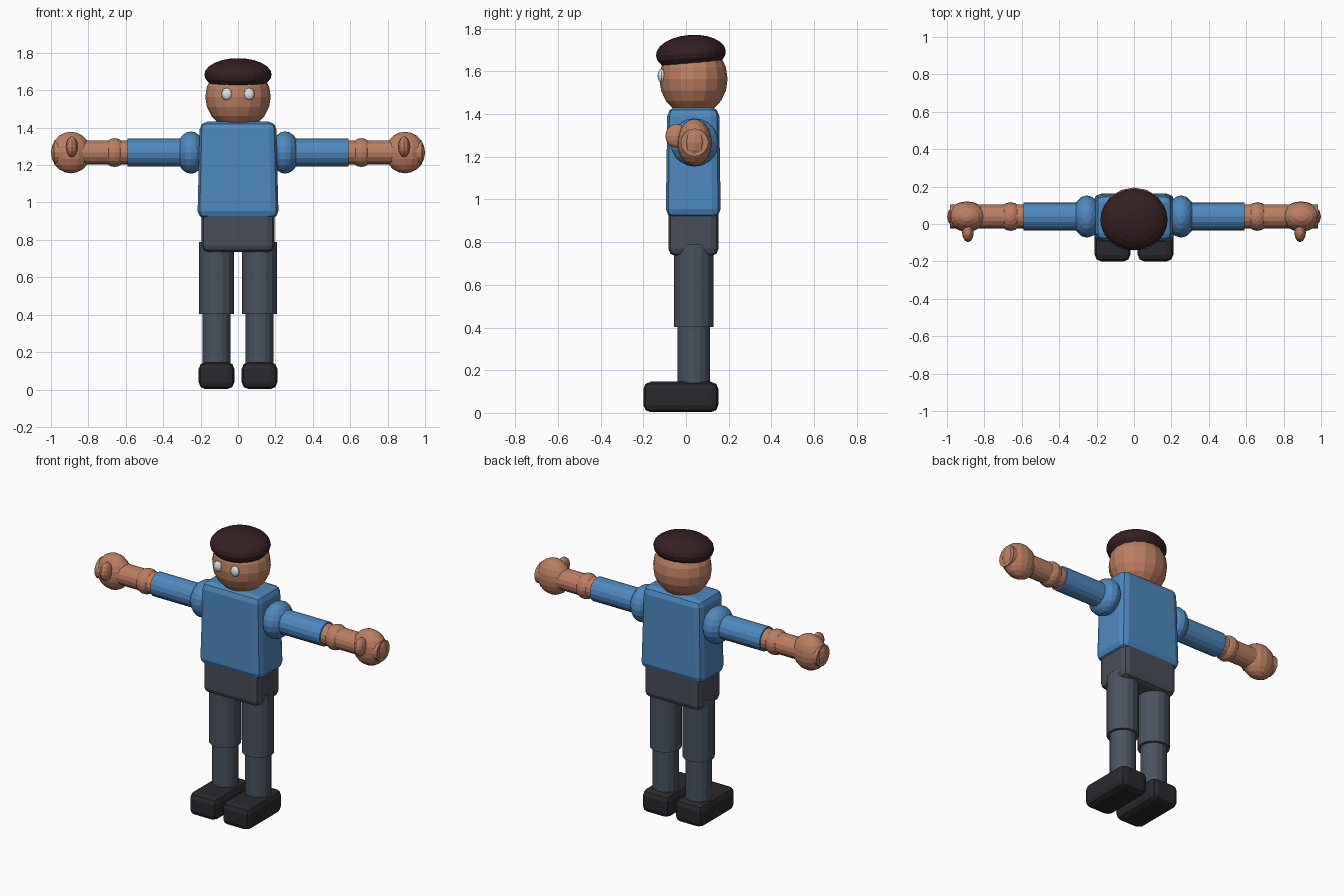
import bpy, math
from mathutils import Vector

if "Cube" in bpy.data.objects:
    bpy.data.objects.remove(bpy.data.objects["Cube"])


def material(name, rgb):
    m = bpy.data.materials.new(name)
    m.diffuse_color = (*rgb, 1)
    m.use_nodes = True
    m.node_tree.nodes["Principled BSDF"].inputs["Base Color"].default_value = m.diffuse_color
    return m


skin = material("warm_skin", (0.50, 0.21, 0.12))
shirt = material("blue_shirt", (0.075, 0.25, 0.52))
trousers = material("slate_trousers", (0.066, 0.085, 0.115))
waist = material("dark_grey_waist", (0.066, 0.075, 0.095))
shoe = material("black_shoe", (0.022, 0.022, 0.028))
hair_mat = material("dark_brown_hair", (0.036, 0.014, 0.016))
white = material("eye_white", (0.80, 0.82, 0.82))

Y = 0.04   # depth of the body axis
ARM_Z = 1.267


def finish(name, mat):
    o = bpy.context.object
    o.name = name
    o.data.materials.append(mat)
    return o


def ball(name, loc, radii, mat, tilt=0, seg=16, rings=10):
    bpy.ops.mesh.primitive_uv_sphere_add(segments=seg, ring_count=rings, location=loc,
                                         rotation=(tilt, 0, 0))
    o = finish(name, mat)
    o.scale = radii
    return o


def tube(name, a, b, r, mat, sides=16):
    a, b = Vector(a), Vector(b)
    d = b - a
    bpy.ops.mesh.primitive_cylinder_add(vertices=sides, radius=r, depth=d.length,
                                        location=(a + b) / 2)
    o = finish(name, mat)
    o.rotation_euler = d.to_track_quat('Z', 'Y').to_euler()
    return o


def block(name, lo, hi, mat, bevel, taper=1.0, segments=2):
    lo, hi = Vector(lo), Vector(hi)
    bpy.ops.mesh.primitive_cube_add(size=1, location=(lo + hi) / 2)
    o = finish(name, mat)
    size = hi - lo
    for v in o.data.vertices:
        if v.co.z > 0:
            v.co.x *= taper
            v.co.y *= taper
        v.co = Vector(v.co[i] * size[i] for i in range(3))
    m = o.modifiers.new("rounded_edges", 'BEVEL')
    m.width = bevel
    m.segments = segments
    return o


# Torso and hips
block("torso", (-0.217, -0.095, 0.915), (0.217, 0.163, 1.432), shirt, 0.04, 0.94)
block("hips", (-0.194, -0.083, 0.735), (0.194, 0.153, 0.98), waist, 0.035)

# Head, cap of hair and eyes
ball("head", (0, 0.035, 1.565), (0.175, 0.16, 0.175), skin)
ball("hair", (0, 0.023, 1.684), (0.18, 0.164, 0.087), hair_mat,
     tilt=math.radians(4), seg=24, rings=12)

for side, s in (("left", 1), ("right", -1)):
    ball(side + "_eye", (s * 0.06, -0.115, 1.58), (0.028, 0.018, 0.032), white, seg=12, rings=8)

    # Arm held straight out to the side
    ball(side + "_shoulder", (s * 0.252, Y, ARM_Z), (0.078, 0.113, 0.113), shirt)
    tube(side + "_sleeve", (s * 0.22, Y, ARM_Z), (s * 0.592, Y, ARM_Z), 0.074, shirt)
    ball(side + "_elbow", (s * 0.66, Y, ARM_Z), (0.065, 0.077, 0.077), skin)
    tube(side + "_forearm", (s * 0.58, Y, ARM_Z), (s * 0.985, Y, ARM_Z), 0.065, skin)
    ball(side + "_hand", (s * 0.893, Y, ARM_Z), (0.107, 0.081, 0.111), skin)
    ball(side + "_thumb", (s * 0.888, -0.045, 1.298), (0.031, 0.052, 0.056), skin, seg=12, rings=8)

    # Leg and shoe
    x = s * 0.115
    tube(side + "_thigh", (x, Y - 0.003, 0.403), (x, Y - 0.003, 0.79), 0.093, trousers)
    tube(side + "_shin", (x, Y - 0.003, 0.1), (x, Y - 0.003, 0.45), 0.076, trousers)
    block(side + "_shoe", (x - 0.095, -0.2, 0.003), (x + 0.095, 0.152, 0.146), shoe, 0.035)
